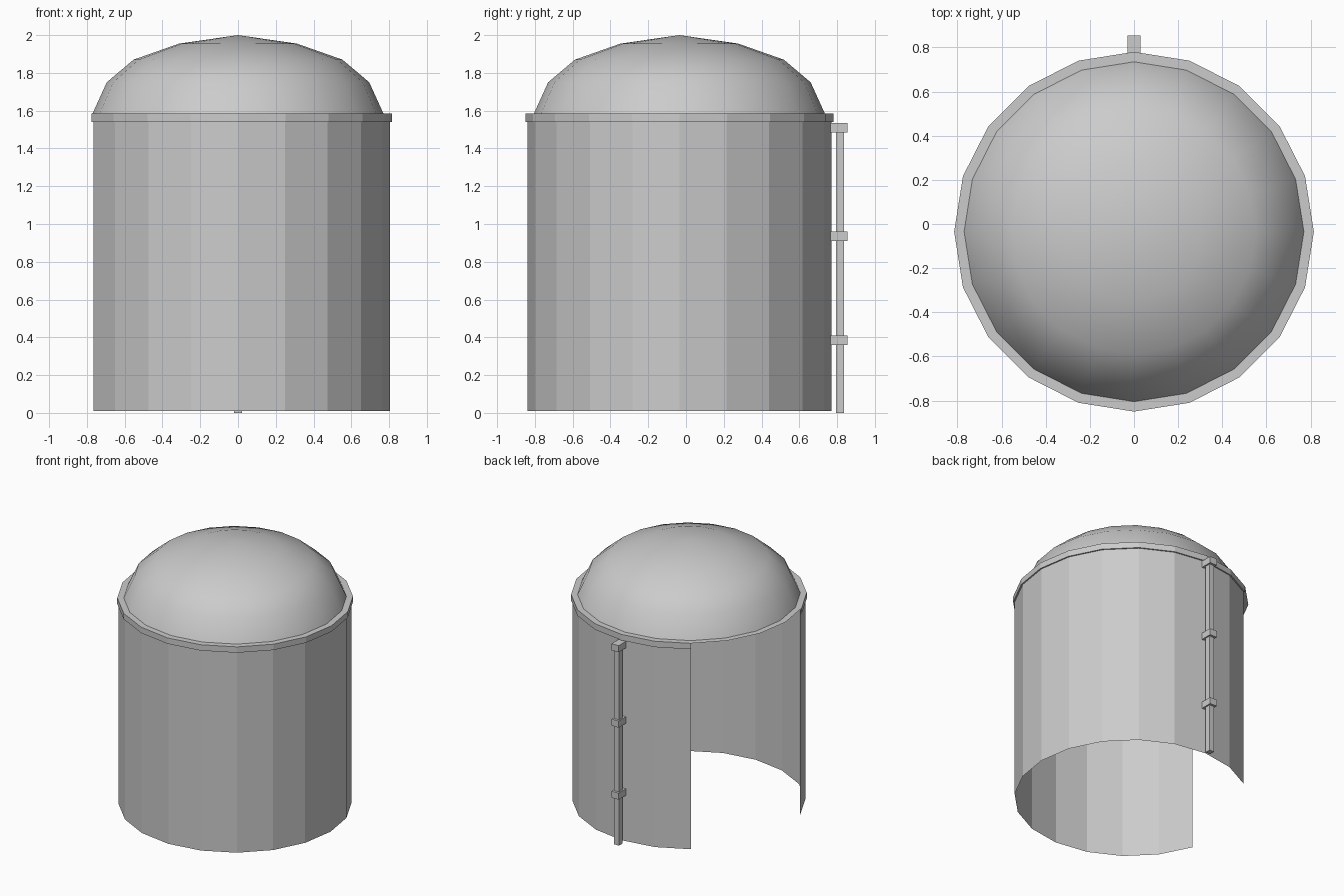
import bpy, bmesh, math

if "Cube" in bpy.data.objects:
    bpy.data.objects.remove(bpy.data.objects["Cube"])

SIDES = 20
STEP = 2 * math.pi / SIDES
CENTRE_Y = -0.035


def finish(name, bm, smooth=False):
    bmesh.ops.remove_doubles(bm, verts=bm.verts, dist=1e-5)
    mesh = bpy.data.meshes.new(name)
    for f in bm.faces:
        f.smooth = smooth
    bm.to_mesh(mesh)
    bm.free()
    obj = bpy.data.objects.new(name, mesh)
    bpy.context.collection.objects.link(obj)
    return obj


def revolve(name, profile, first=0, count=SIDES, smooth=False):
    """Sweep an (r, z) profile through `count` facets from facet `first`."""
    bm = bmesh.new()
    rings = []
    for i in range(first, first + count + 1):
        a = i * STEP
        rings.append([bm.verts.new((r * math.cos(a), CENTRE_Y + r * math.sin(a), z))
                      for r, z in profile])
    for a, b in zip(rings, rings[1:]):
        for j in range(len(profile) - 1):
            quad = [a[j], b[j], b[j + 1], a[j + 1]]
            if profile[j + 1][0] == 0:
                quad = quad[:3]
            bm.faces.new(quad)
    loose = [v for v in bm.verts if not v.link_faces]
    bmesh.ops.delete(bm, geom=loose, context='VERTS')
    return finish(name, bm, smooth)


def box(name, x, y, z):
    bm = bmesh.new()
    bmesh.ops.create_cube(bm, size=1)
    for v in bm.verts:
        v.co = [lo + (c + 0.5) * (hi - lo) for c, (lo, hi) in zip(v.co, (x, y, z))]
    return finish(name, bm)


# Curved wall: open doorway of four facets at the back left (126 to 198 degrees)
revolve("wall", [(0.805, 0.01), (0.805, 1.585)], first=11, count=16)

# Rim lip follows the wall, the flat rim top runs all the way round
revolve("rim_lip", [(0.805, 1.54), (0.815, 1.54), (0.815, 1.585)], first=11, count=16)
revolve("rim_top", [(0.815, 1.585), (0.77, 1.585)])

# Domed roof
revolve("dome_roof", [(0.77, 1.585), (0.695, 1.75), (0.553, 1.87), (0.312, 1.955), (0, 2.0)],
        smooth=True)

# Drain pipe at the back with three wall brackets
box("pipe", (-0.02, 0.02), (0.795, 0.837), (0, 1.53))
for i, z in enumerate((0.36, 0.91, 1.485)):
    box(f"pipe_bracket_{i + 1}", (-0.03, 0.03), (0.76, 0.855), (z, z + 0.05))
